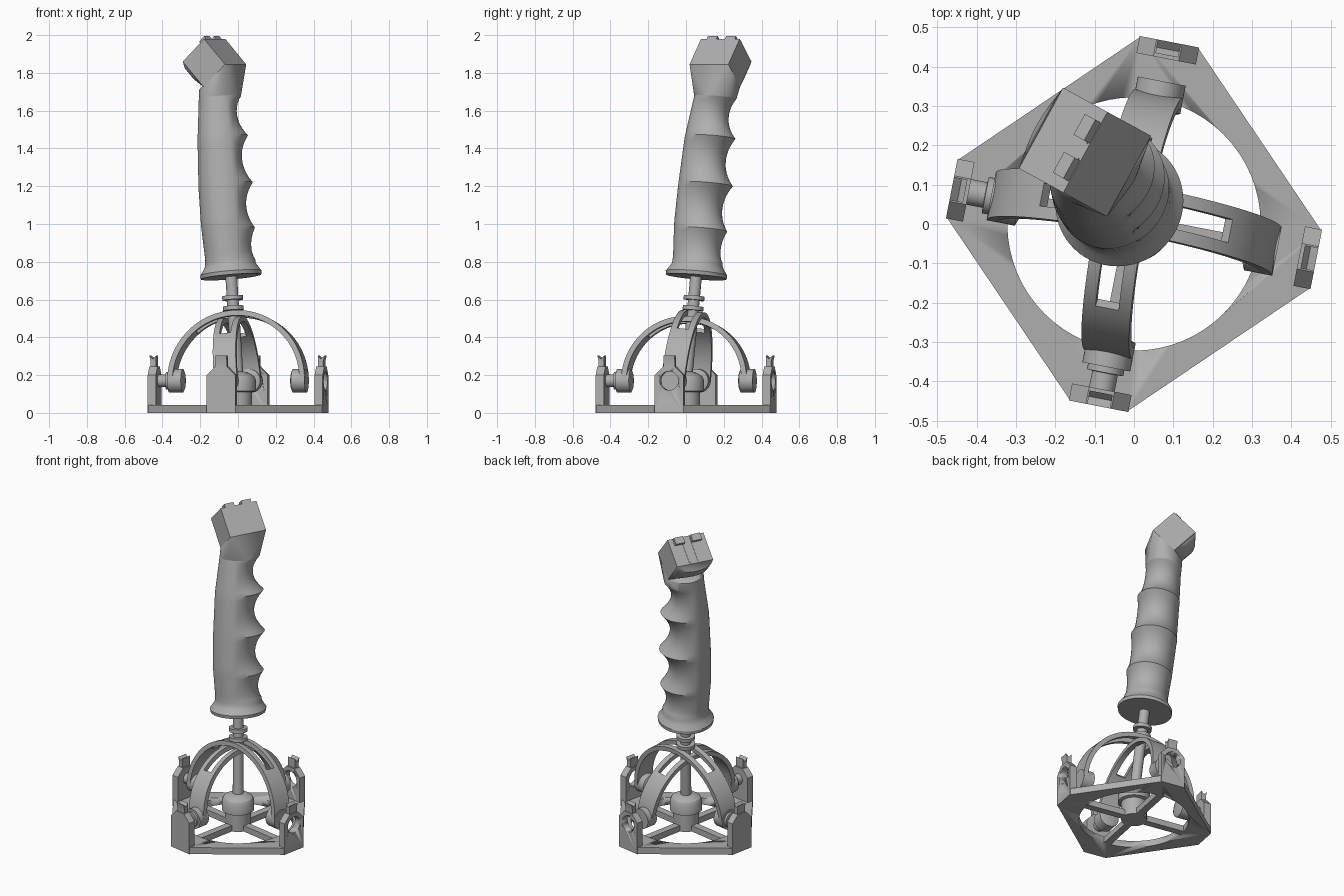
import bpy, bmesh, math
from mathutils import Matrix, Vector

cube = bpy.data.objects.get("Cube")
if cube:
    bpy.data.objects.remove(cube, do_unlink=True)

grey = bpy.data.materials.new("mid grey")
grey.use_nodes = True
grey.diffuse_color = (0.43, 0.43, 0.43, 1)
grey.node_tree.nodes["Principled BSDF"].inputs["Base Color"].default_value = grey.diffuse_color

TWIST = Matrix.Rotation(math.radians(-11), 4, 'Z')   # whole base is turned
PIVOT = 0.17                                         # gimbal axis height


def turn(i):
    return Matrix.Rotation(math.radians(90 * i), 4, 'Z')


def finish(name, bm, matrix=Matrix(), angle=28):
    bmesh.ops.recalc_face_normals(bm, faces=bm.faces)
    mesh = bpy.data.meshes.new(name)
    bm.to_mesh(mesh)
    bm.free()
    mesh.transform(matrix)
    mesh.materials.append(grey)
    ob = bpy.data.objects.new(name, mesh)
    bpy.context.collection.objects.link(ob)
    bpy.ops.object.select_all(action='DESELECT')
    ob.select_set(True)
    bpy.context.view_layer.objects.active = ob
    bpy.ops.object.shade_smooth_by_angle(angle=math.radians(angle))
    return ob


def rows_to_bm(rows, close=True):
    """Skin a stack of equal rings and cap both ends."""
    bm = bmesh.new()
    rings = [[bm.verts.new(p) for p in row] for row in rows]
    for lo, hi in zip(rings, rings[1:]):
        for i in range(len(lo)):
            j = (i + 1) % len(lo)
            bm.faces.new((lo[i], lo[j], hi[j], hi[i]))
    bm.faces.new(rings[0][::-1])
    bm.faces.new(rings[-1])
    return bm


def prism(name, outline, low, high, matrix=Matrix()):
    return finish(name, rows_to_bm([[(x, y, h) for x, y in outline] for h in (low, high)]), matrix)


def lathe(name, profile, matrix=Matrix(), sides=40):
    ring = [math.tau * i / sides for i in range(sides)]
    return finish(name, rows_to_bm([[(r * math.cos(t), r * math.sin(t), z) for t in ring]
                                    for r, z in profile]), matrix)


def box(name, centre, size, matrix=Matrix()):
    bm = bmesh.new()
    bmesh.ops.create_cube(bm, size=1, matrix=Matrix.Translation(centre) @ Matrix.Diagonal((*size, 1)))
    return finish(name, bm, matrix)


def hull(name, points, angle=28):
    bm = bmesh.new()
    for p in points:
        bm.verts.new(p)
    res = bmesh.ops.convex_hull(bm, input=bm.verts)
    bmesh.ops.delete(bm, geom=[v for v in bm.verts if not v.link_faces], context='VERTS')
    bmesh.ops.dissolve_limit(bm, angle_limit=0.02, verts=bm.verts, edges=bm.edges)
    return finish(name, bm, angle=angle)


def cut(ob, cutter):
    mod = ob.modifiers.new("cut", 'BOOLEAN')
    mod.operation, mod.solver, mod.object = 'DIFFERENCE', 'EXACT', cutter
    bpy.context.view_layer.objects.active = ob
    bpy.ops.object.modifier_apply(modifier="cut")
    bpy.data.objects.remove(cutter, do_unlink=True)


# Base plate: square with clipped corners, round opening, cross spokes
octagon = []
for i in range(4):
    octagon += [(turn(i) @ Vector((0.47, s * 0.075, 0))).xy for s in (-1, 1)]
plate = prism("base_plate", octagon, 0, 0.042, TWIST)
cut(plate, lathe("opening", [(0.322, -0.1), (0.322, 0.1)], sides=64))
for i in range(2):
    box(f"base_spoke_{i + 1}", (0, 0, 0.019), (0.66, 0.045, 0.038), TWIST @ turn(i))

# Centre hub with a domed cap
lathe("hub", [(0.075, 0), (0.075, 0.11), (0.095, 0.115), (0.095, 0.175), (0.085, 0.195),
              (0.06, 0.21), (0.035, 0.218)], TWIST)

# Posts, clips, arch bosses and pivot pins on the four sides
RADIAL = Matrix.Translation((0, 0, PIVOT)) @ Matrix.Rotation(math.pi / 2, 4, 'Y')
UPRIGHT = Matrix(((0, 0, 1, 0), (1, 0, 0, 0), (0, 1, 0, 0), (0, 0, 0, 1)))
SIDEWAYS = Matrix(((1, 0, 0, 0), (0, 0, 1, 0), (0, 1, 0, 0), (0, 0, 0, 1)))
post_outline = [(-0.077, 0), (0.077, 0), (0.077, 0.2), (0.033, 0.245), (-0.033, 0.245), (-0.077, 0.2)]
clip_outline = [(0.437, 0.24), (0.465, 0.24), (0.465, 0.27), (0.472, 0.303), (0.452, 0.285), (0.437, 0.303)]
for i in range(4):
    place = TWIST @ turn(i)
    post = prism(f"post_{i + 1}", post_outline, 0.428, 0.472, place @ UPRIGHT)
    prism(f"post_clip_{i + 1}", clip_outline, -0.03, 0.03, place @ SIDEWAYS)
    lathe(f"arch_boss_{i + 1}", [(0.045, 0.29), (0.062, 0.297), (0.062, 0.37)], place @ RADIAL)
    if i < 2:
        cut(post, lathe("bore", [(0.05, 0.4), (0.05, 0.5)], place @ RADIAL))
    else:
        lathe(f"pivot_pin_{i + 1}", [(0.047, 0.365), (0.047, 0.385), (0.033, 0.386), (0.033, 0.44)],
              place @ RADIAL)


# Crossed gimbal arches: slotted half hoops tilted with the stick
def arch(name, radius, turn_index, tilt):
    bm = bmesh.new()
    steps, edges = 48, (-0.062, -0.03, 0.03, 0.062)
    grid = []
    for k in range(steps + 1):
        t = math.pi * k / steps
        grid.append([bm.verts.new((radius * math.cos(t), w, radius * math.sin(t))) for w in edges])
    for k in range(steps):
        in_slot = 48 < 180 * (k + 0.5) / steps < 132
        for c in range(3):
            if c == 1 and in_slot:
                continue
            bm.faces.new((grid[k][c], grid[k + 1][c], grid[k + 1][c + 1], grid[k][c + 1]))
    lean = Matrix.Rotation(math.radians(tilt), 4, 'X')
    ob = finish(name, bm, TWIST @ turn(turn_index) @ Matrix.Translation((0, 0, PIVOT)) @ lean)
    mod = ob.modifiers.new("thickness", 'SOLIDIFY')
    mod.thickness, mod.offset = 0.028, 0
    bpy.ops.object.modifier_apply(modifier="thickness")
    bpy.ops.object.shade_smooth_by_angle(angle=math.radians(28))


arch("outer_arch", 0.356, 0, -6)
arch("inner_arch", 0.324, 1, -6)

# Stick with two collars
foot, top = Vector((0, 0, 0.16)), Vector((-0.037, 0.055, 0.74))
axis = top - foot
along = Matrix.Translation(foot) @ axis.to_track_quat('Z', 'Y').to_matrix().to_4x4()
lathe("stick", [(0.031, 0), (0.031, axis.length)], along, 24)
for n, h in enumerate((0.385, 0.44)):
    lathe(f"stick_collar_{n + 1}", [(0.055, h), (0.055, h + 0.022)], along, 32)

# Grip: oval rings along a leaning path, scalloped on the finger side
# height, centre x, centre y, half depth, half width
KEYS = [(0.72, -0.037, 0.055, 0.162, 0.158), (0.74, -0.037, 0.055, 0.165, 0.16),
        (0.78, -0.04, 0.06, 0.137, 0.132), (0.82, -0.042, 0.063, 0.136, 0.127),
        (1.0, -0.053, 0.08, 0.15, 0.135), (1.2, -0.065, 0.103, 0.152, 0.136),
        (1.45, -0.08, 0.127, 0.143, 0.125), (1.67, -0.096, 0.155, 0.118, 0.105),
        (1.72, -0.1, 0.165, 0.11, 0.1)]
FINGERS = [(0.8, 0.97, 0.025), (0.97, 1.21, 0.055), (1.21, 1.46, 0.06), (1.46, 1.67, 0.052)]
fwd, side = Vector((1, 1, 0)).normalized(), Vector((-1, 1, 0)).normalized()


def grip_ring(z, depth):
    for lo, hi in zip(KEYS, KEYS[1:]):
        if lo[0] <= z <= hi[0] + 1e-6:
            f = (z - lo[0]) / (hi[0] - lo[0])
            break
    _, cx, cy, a, b = [p + (q - p) * f for p, q in zip(lo, hi)]
    ring = []
    for i in range(56):
        t = math.tau * i / 56
        wrap = max(0, (math.cos(t) + 0.3) / 1.3) ** 0.75
        s = 1 - depth * wrap / a
        across = b * math.sin(t) * s
        ring.append(Vector((cx, cy, z - 0.12 * across)) + fwd * a * math.cos(t) * s + side * across)
    return ring


rows = [grip_ring(z, 0) for z in (0.72, 0.74, 0.755, 0.77, 0.785)]
for lo, hi, depth in FINGERS:
    for k in range(10):
        t = k / 5 - 1
        rows.append(grip_ring(lo + (hi - lo) * k / 10, depth * (1 - t * t)))
rows += [grip_ring(z, 0) for z in (1.67, 1.72)]
finish("grip", rows_to_bm(rows))

# Head: tilted box with a bulged lower side, blended into the grip
u = Vector((0.48, 0.877, 0))
h = Vector((0.877, -0.48, 0))
v = h * 0.73 + Vector((0, 0, 0.683))
n = h * -0.683 + Vector((0, 0, 0.73))
centre = Vector((-0.18, 0.213, 1.92))
HEAD = Matrix((u, v, n)).transposed().to_4x4()
HEAD.translation = centre
corners = [(su * 0.117, sv * 0.088) for su in (-1, 1) for sv in (-1, 1)]
back = [HEAD @ Vector((x, y, -0.185)) for x, y in corners]
bulge = [HEAD @ Vector((0.115 * math.cos(t), -0.088 - 0.042 * math.sin(t), d))
         for t in [math.pi * k / 12 for k in range(13)] for d in (-0.025, -0.1)]
head = hull("head", [HEAD @ Vector((x, y, 0)) for x, y in corners] + back + bulge)
hull("neck", back + rows[-2] + rows[-1], 40)

# Socket in the head with two dividers and raised tabs
cut(head, box("socket", (0, -0.002, 0), (0.2, 0.145, 0.14), HEAD))
for s in (-1, 1):
    tag = "left" if s > 0 else "right"
    box(f"socket_divider_{tag}", (s * 0.028, 0, -0.035), (0.014, 0.16, 0.075), HEAD)
    box(f"socket_tab_{tag}", (s * 0.055, 0.064, -0.02), (0.06, 0.042, 0.084), HEAD)
